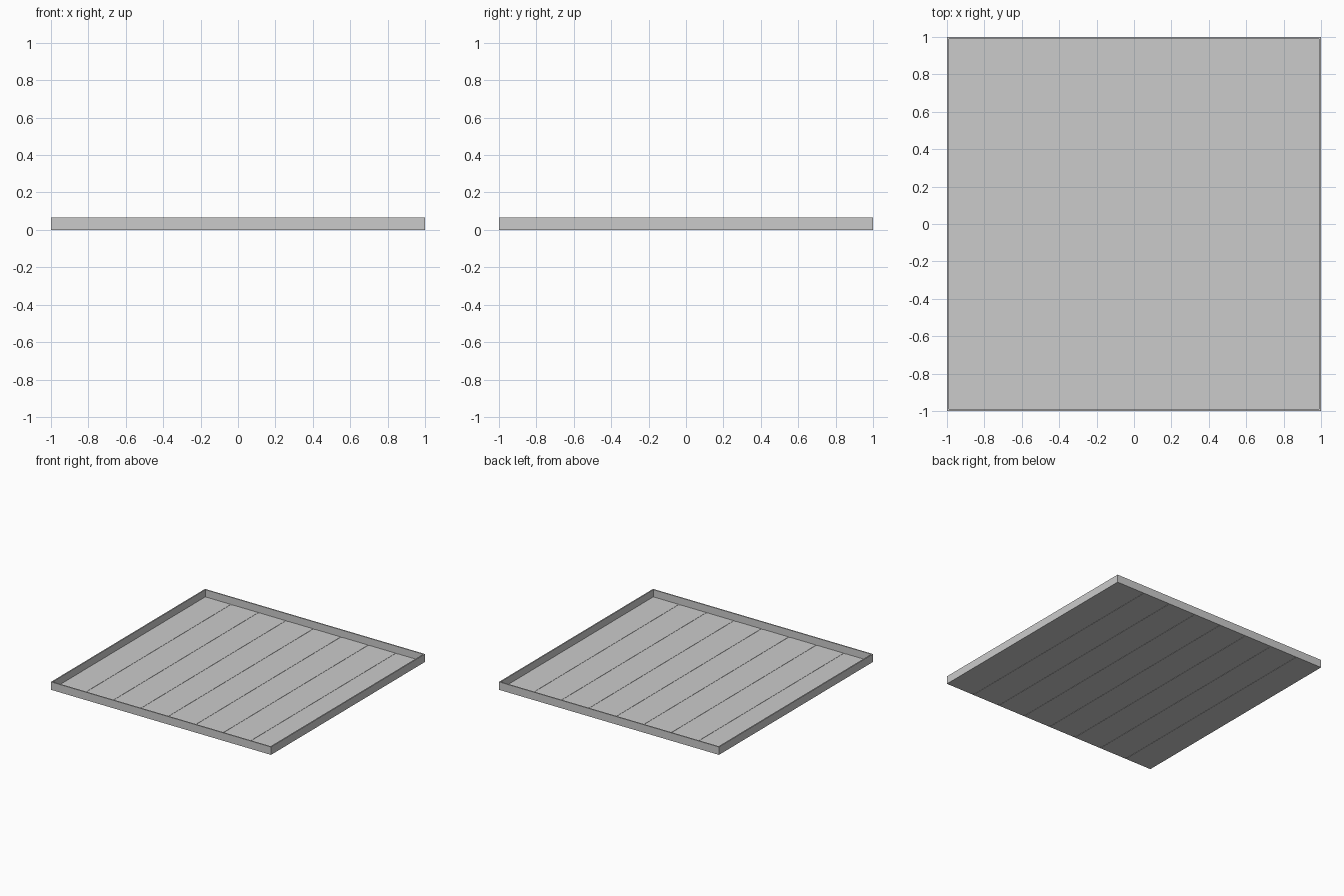
import bpy

if "Cube" in bpy.data.objects:
    bpy.data.objects.remove(bpy.data.objects["Cube"])

SIZE = 2.0      # outer width and depth
HEIGHT = 0.065  # rim height
WALL = 0.01     # rim thickness
FLOOR = 0.006   # plank thickness
COUNT = 8       # floor planks
GAP = 0.018     # seam between planks


def box(name, x0, x1, y0, y1, z0, z1):
    bpy.ops.mesh.primitive_cube_add(
        size=1, location=((x0 + x1) / 2, (y0 + y1) / 2, (z0 + z1) / 2))
    ob = bpy.context.object
    ob.name = name
    ob.dimensions = (x1 - x0, y1 - y0, z1 - z0)
    bpy.ops.object.transform_apply(location=False, rotation=False, scale=True)
    return ob


h = SIZE / 2
i = h - WALL

# Thin raised rim around the tray
box("rim_left", -h, -i, -h, h, 0, HEIGHT)
box("rim_right", i, h, -h, h, 0, HEIGHT)
box("rim_front", -i, i, -h, -i, 0, HEIGHT)
box("rim_back", -i, i, i, h, 0, HEIGHT)

# Core sheet that closes the seams between the planks
box("floor_core", -i, i, -i, i, 0.002, 0.004)

# Floor planks running front to back
pitch = (2 * i + GAP) / COUNT
for n in range(COUNT):
    x = -i + n * pitch
    box(f"floor_plank_{n + 1}", x, x + pitch - GAP, -i, i, 0, FLOOR)
